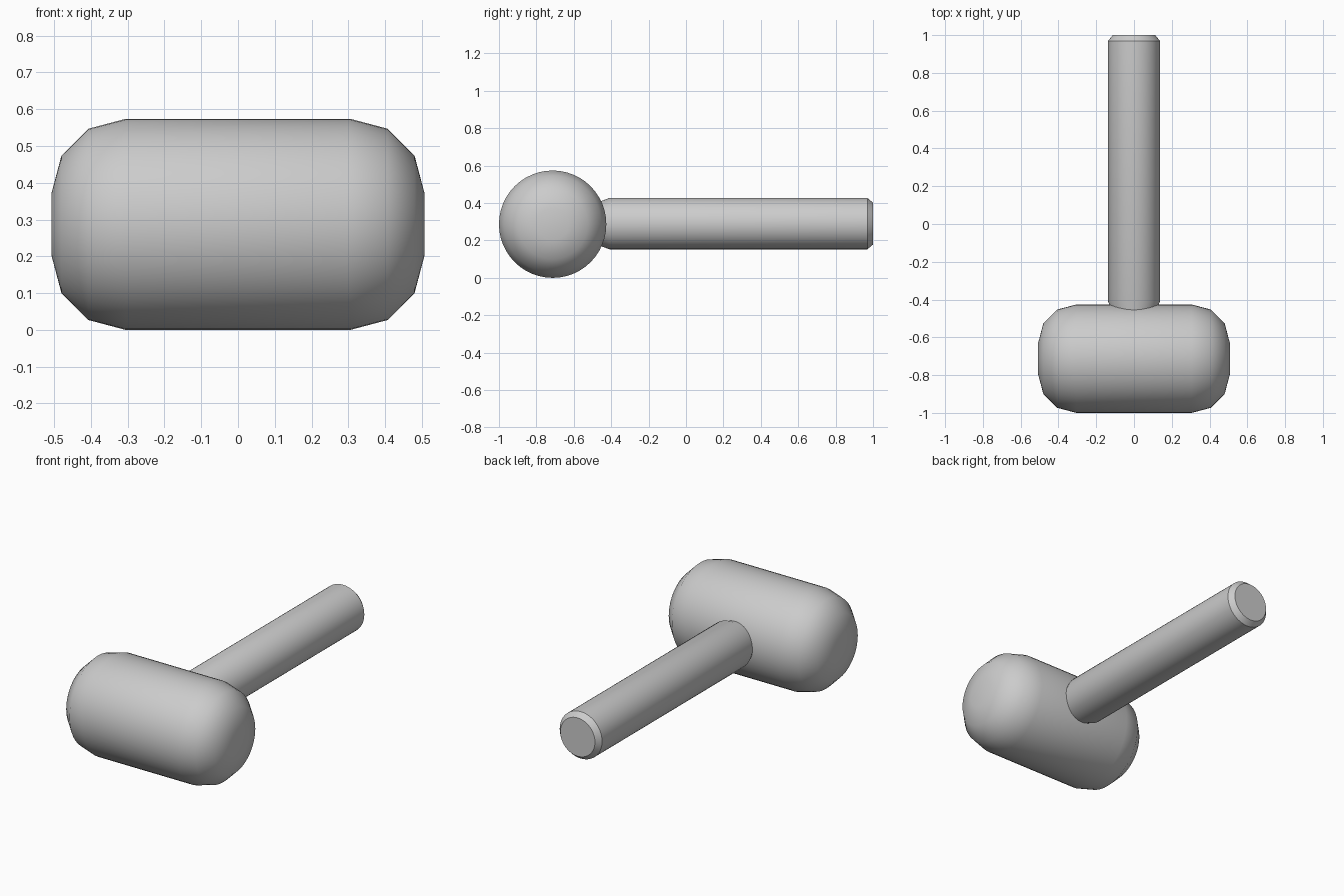
import bpy, bmesh, math
from mathutils import Matrix

if "Cube" in bpy.data.objects:
    bpy.data.objects.remove(bpy.data.objects["Cube"])

SIDES = 48


def lathe(name, profile, matrix):
    """Spin (radius, height) points around local z, cap both ends, then place."""
    bm = bmesh.new()
    rings = []
    for r, h in profile:
        rings.append([bm.verts.new((r * math.cos(2 * math.pi * i / SIDES),
                                    r * math.sin(2 * math.pi * i / SIDES), h))
                      for i in range(SIDES)])
    for a, b in zip(rings, rings[1:]):
        for i in range(SIDES):
            j = (i + 1) % SIDES
            bm.faces.new((a[i], a[j], b[j], b[i]))
    bm.faces.new(rings[0][::-1])
    bm.faces.new(rings[-1])
    bmesh.ops.recalc_face_normals(bm, faces=bm.faces)
    bm.transform(matrix)
    mesh = bpy.data.meshes.new(name)
    bm.to_mesh(mesh)
    bm.free()
    obj = bpy.data.objects.new(name, mesh)
    bpy.context.collection.objects.link(obj)
    bpy.ops.object.select_all(action='DESELECT')
    obj.select_set(True)
    bpy.context.view_layer.objects.active = obj
    bpy.ops.object.shade_smooth_by_angle(angle=math.radians(35))
    return obj


# Mallet head: barrel along x with faceted rounded ends
half = [(0.287, 0.305), (0.26, 0.407), (0.187, 0.48), (0.085, 0.507)]
head_profile = [(r, -h) for r, h in reversed(half)] + half
lathe("mallet_head", head_profile,
      Matrix.Translation((0, -0.713, 0.287)) @ Matrix.Rotation(math.pi / 2, 4, 'Y'))

# Handle: shaft along y, tapered into the head and chamfered at the grip end
handle_profile = [(0.12, -0.6), (0.12, -0.455), (0.137, -0.41),
                  (0.137, 0.97), (0.112, 1.0)]
lathe("handle", handle_profile,
      Matrix.Translation((0, 0, 0.29)) @ Matrix.Rotation(-math.pi / 2, 4, 'X'))
